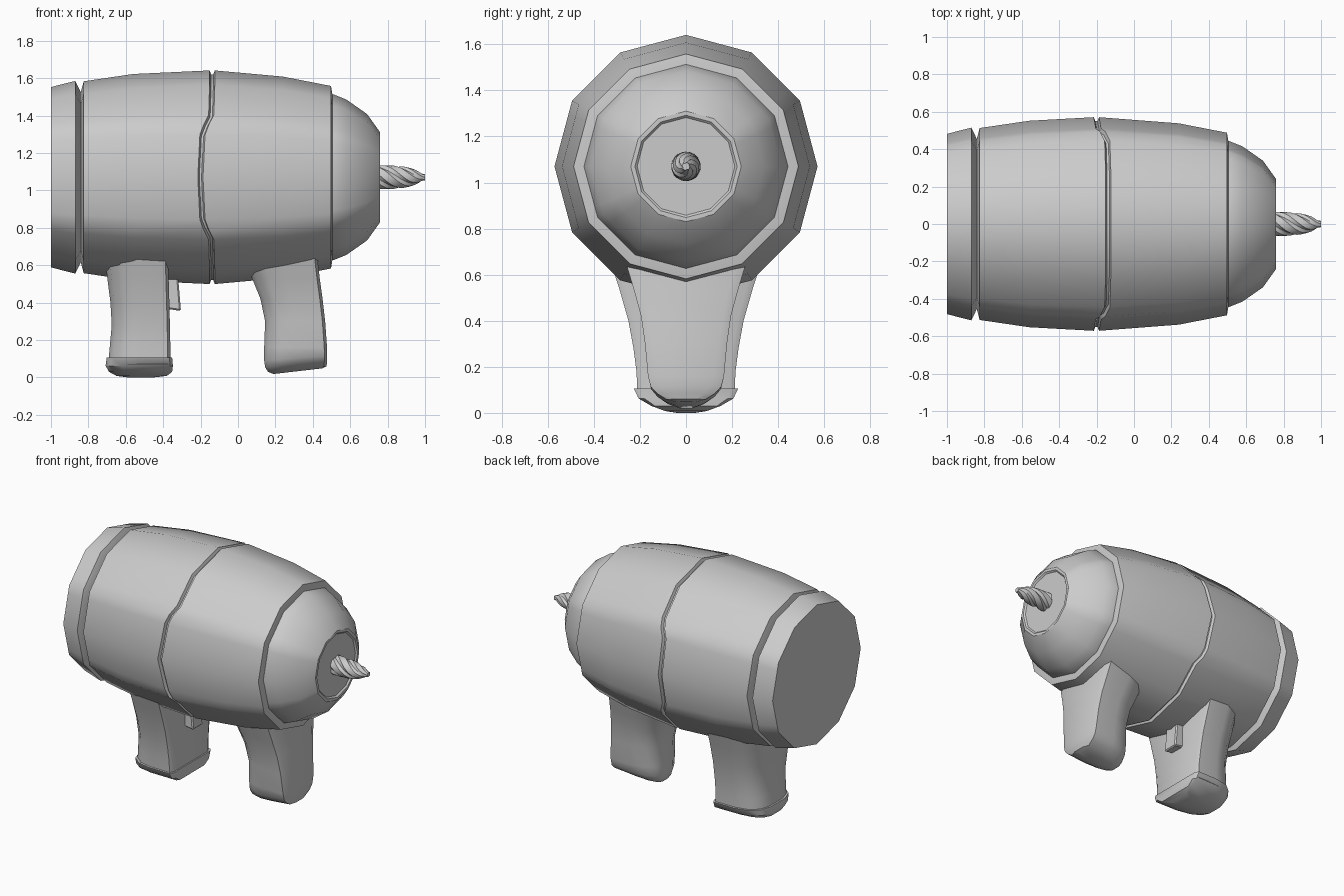
import bpy, bmesh
from math import sin, cos, pi, radians

if "Cube" in bpy.data.objects:
    bpy.data.objects.remove(bpy.data.objects["Cube"])

AXIS_Z = 1.07


def loft(name, rings, smooth=32):
    """Skin a list of equal-length point rings and cap both ends."""
    bm = bmesh.new()
    vr = [[bm.verts.new(p) for p in ring] for ring in rings]
    n = len(vr[0])
    for a, b in zip(vr, vr[1:]):
        for i in range(n):
            j = (i + 1) % n
            bm.faces.new((a[i], a[j], b[j], b[i]))
    bm.faces.new(vr[0][::-1])
    bm.faces.new(vr[-1])
    bmesh.ops.recalc_face_normals(bm, faces=bm.faces[:])
    me = bpy.data.meshes.new(name)
    bm.to_mesh(me)
    bm.free()
    ob = bpy.data.objects.new(name, me)
    bpy.context.collection.objects.link(ob)
    if smooth:
        bpy.ops.object.select_all(action='DESELECT')
        ob.select_set(True)
        bpy.context.view_layer.objects.active = ob
        bpy.ops.object.shade_smooth_by_angle(angle=radians(smooth))
    return ob


# Twelve-sided barrel, with extra points on the edges where the seam bends
QUARTER = [0, 30, 53, 60, 66]
ANGLES = (QUARTER + [90] + [180 - a for a in QUARTER[:0:-1]] + [180]
          + [180 + a for a in QUARTER[1:]] + [270]
          + [360 - a for a in QUARTER[:0:-1]])


def seam_shift(a):
    c = min(a % 180, 180 - a % 180)
    return {53: -0.005, 60: -0.03, 66: -0.052, 90: -0.063}.get(c, 0)


def barrel_ring(x, r, seam=False):
    pts = []
    for a in ANGLES:
        d = r * cos(radians(15)) / cos(radians(a % 30 - 15))
        t = radians(a)
        pts.append((x + (seam_shift(a) if seam else 0), d * sin(t), AXIS_Z + d * cos(t)))
    return pts


# Rear cap
loft("rear_cap", [barrel_ring(*p) for p in
                  [(-1, 0.482), (-0.87, 0.515), (-0.838, 0.45)]])

# Main housing with the stepped seam groove
loft("housing", [barrel_ring(*p) for p in
                 [(-0.842, 0.45), (-0.825, 0.513), (-0.56, 0.552), (-0.152, 0.571, True),
                  (-0.144, 0.55, True), (-0.132, 0.55, True), (-0.124, 0.571, True),
                  (0.24, 0.538), (0.497, 0.488), (0.505, 0.44)]])

# Domed nose with a shallow recessed face
loft("nose", [barrel_ring(*p) for p in
              [(0.495, 0.443), (0.51, 0.443), (0.58, 0.415), (0.69, 0.338),
               (0.76, 0.24), (0.76, 0.222), (0.75, 0.212)]])

# Twisted drill bit
bit = []
for k in range(17):
    f = k / 16
    x = 0.74 + 0.26 * f
    r = 0.064 * max(0.15, 1 - f ** 3.2) ** 0.7
    ring = []
    for i in range(16):
        rr = r * (0.8 if i % 4 == 0 else 1)
        t = 2 * pi * i / 16 - radians(200) * f
        ring.append((x, rr * sin(t), AXIS_Z + rr * cos(t)))
    bit.append(ring)
loft("drill_bit", bit, 40)


def grip_ring(z, xb, xf, w, wf, tilt=0, chamfer=0.015):
    """Horizontal grip section: flat chamfered front, rounded back."""
    d = xf - xb
    half = [(xf, wf), (xf - chamfer, w), (xb + 0.5 * d, w * 0.99),
            (xb + 0.24 * d, w * 0.9), (xb + 0.07 * d, w * 0.68), (xb, w * 0.35)]
    pts = half + [(x, -y) for x, y in reversed(half)]
    return [(x, y, z + tilt * (x - xb) / d) for x, y in pts]


# Front grip
loft("front_grip", [grip_ring(*p) for p in
                    [(0.68, 0.02, 0.42, 0.27, 0.225), (0.53, 0.075, 0.437, 0.225, 0.183),
                     (0.42, 0.12, 0.452, 0.195, 0.162), (0.30, 0.145, 0.466, 0.178, 0.14),
                     (0.16, 0.14, 0.476, 0.165, 0.12), (0.09, 0.14, 0.477, 0.153, 0.105, 0.025),
                     (0.055, 0.145, 0.477, 0.125, 0.075, 0.03),
                     (0.03, 0.16, 0.473, 0.085, 0.04, 0.03),
                     (0.018, 0.19, 0.45, 0.04, 0.02, 0.03)]], 38)

# Rear grip
loft("rear_grip", [grip_ring(*p) for p in
                   [(0.68, -0.715, -0.375, 0.335, 0.30), (0.54, -0.70, -0.371, 0.29, 0.26),
                    (0.40, -0.682, -0.367, 0.25, 0.222), (0.28, -0.675, -0.364, 0.228, 0.20),
                    (0.18, -0.684, -0.362, 0.215, 0.19), (0.07, -0.694, -0.36, 0.21, 0.185)]], 38)

# Base cap under the rear grip
loft("grip_base", [grip_ring(*p) for p in
                   [(0.105, -0.69, -0.362, 0.21, 0.185), (0.105, -0.702, -0.352, 0.226, 0.198),
                    (0.062, -0.708, -0.348, 0.205, 0.18), (0.03, -0.69, -0.352, 0.15, 0.135),
                    (0.008, -0.65, -0.38, 0.09, 0.08), (0, -0.59, -0.45, 0.04, 0.03)]], 38)

# Trigger
side = [(-0.39, 0.56), (-0.322, 0.56), (-0.305, 0.355), (-0.39, 0.368)]
trigger = loft("trigger", [[(x, y, z) for x, z in side] for y in (-0.055, 0.055)], 0)
bev = trigger.modifiers.new("soft_edges", 'BEVEL')
bev.width = 0.008
bev.segments = 1
